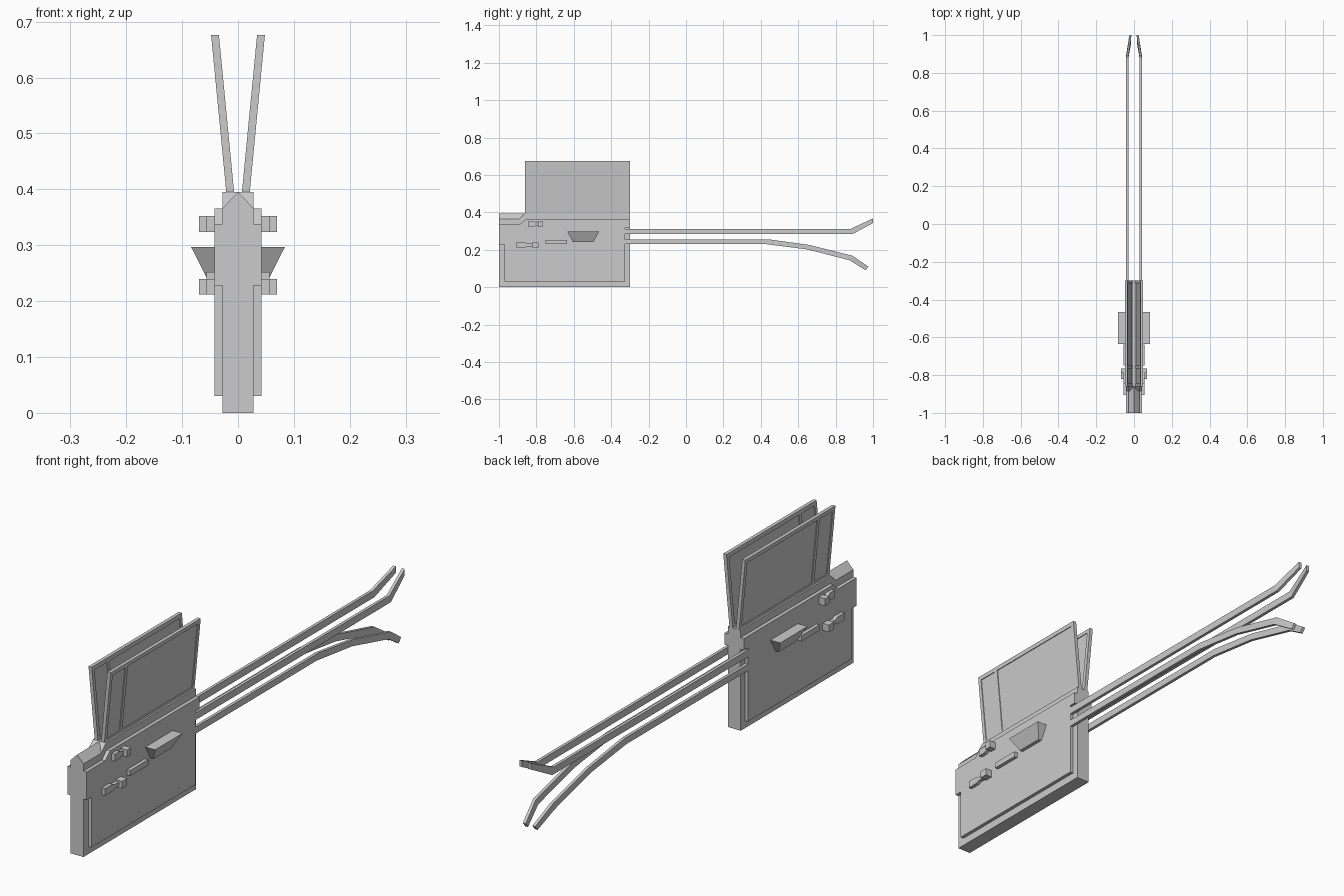
import bpy, bmesh

if "Cube" in bpy.data.objects:
    bpy.data.objects.remove(bpy.data.objects["Cube"])


def loft(name, sections, mirror=False):
    """Solid skinned through matching loops of points, optionally mirrored in x."""
    bm = bmesh.new()
    rings = [[bm.verts.new(p) for p in s] for s in sections]
    n = len(rings[0])
    for a, b in zip(rings, rings[1:]):
        for i in range(n):
            j = (i + 1) % n
            bm.faces.new((a[i], a[j], b[j], b[i]))
    bm.faces.new(rings[0])
    bm.faces.new(rings[-1])
    bmesh.ops.recalc_face_normals(bm, faces=bm.faces)
    me = bpy.data.meshes.new(name)
    bm.to_mesh(me)
    bm.free()
    ob = bpy.data.objects.new(name, me)
    bpy.context.collection.objects.link(ob)
    if mirror:
        ob.modifiers.new("Mirror", 'MIRROR').use_axis = (True, False, False)
    return ob


def side_profile(name, pts, x0, x1, mirror=False):
    """Extrude a (y, z) outline between two x positions."""
    return loft(name, [[(x, y, z) for y, z in pts] for x in (x0, x1)], mirror)


def box(name, x, y, z, mirror=False):
    return side_profile(name, [(y[0], z[0]), (y[1], z[0]), (y[1], z[1]), (y[0], z[1])],
                        x[0], x[1], mirror)


# Central body: main core with slanted shoulder, and gabled front cap
side_profile("body_core", [(-1, 0), (-.3, 0), (-.3, .395), (-.86, .395), (-.89, .366), (-1, .366)],
             -.028, .028)
loft("front_gable", [[(-.028, y, .366), (.028, y, .366), (0, y, .395)] for y in (-1, -.86)])

# Raised side plates
side_profile("side_plate", [(-.97, .03), (-.325, .03), (-.325, .32), (-.3, .32), (-.3, .366),
                            (-.855, .366), (-.885, .338), (-1, .338), (-1, .228), (-.97, .228)],
             .028, .042, True)

# Flared upright panels: thin sheet with a raised frame
def wing(name, y, z, t):
    def cx(h):
        return .014 + .027 * (h - .395) / .28
    loft(name, [[(cx(h) - t, y[0], h), (cx(h) + t, y[0], h),
                 (cx(h) + t, y[1], h), (cx(h) - t, y[1], h)] for h in z], True)

wing("panel_sheet", (-.855, -.305), (.385, .67), .004)
wing("panel_top_rail", (-.86, -.3), (.66, .676), .007)
wing("panel_bottom_rail", (-.86, -.3), (.385, .405), .007)
for label, y in (("front", -.86), ("divider", -.765), ("rear", -.315)):
    wing("panel_stile_" + label, (y, y + .015), (.405, .66), .007)

# Forward prongs: (x, y top, z top, y bottom, z bottom) along each path
prongs = {
    "upper_prong": [(.036, -.325, .312, -.325, .284), (.036, .88, .312, .89, .284),
                    (.019, 1, .368, 1, .343)],
    "lower_prong": [(.036, -.325, .256, -.325, .23), (.036, .44, .256, .43, .23),
                    (.036, .66, .226, .65, .202), (.036, .89, .168, .875, .144),
                    (.021, .975, .11, .96, .091)],
}
for name, path in prongs.items():
    loft(name, [[(x - .006, yt, zt), (x + .006, yt, zt), (x + .006, yb, zb), (x - .006, yb, zb)]
                for x, yt, zt, yb, zb in path], True)

# Tapered side grip
loft("side_grip", [[(.04, a, z), (x, a, z), (x, b, z), (.04, b, z)]
                   for x, a, b, z in ((.056, -.605, -.495, .242), (.084, -.635, -.465, .297))], True)

# Low bar and two waisted latches with tall end blocks
box("side_bar", (.04, .056), (-.75, -.637), (.23, .252), True)
for label, z, ys in (("upper", .338, (-.845, -.815, -.79, -.765)),
                     ("lower", .226, (-.905, -.86, -.82, -.788))):
    a, b, c, d = ys
    side_profile("latch_" + label, [(a, z - .014), (b, z - .014), (b + .012, z - .008), (c, z - .008),
                                    (c, z + .008), (b + .012, z + .008), (b, z + .014), (a, z + .014)],
                 .04, .056, True)
    box("latch_block_" + label, (.04, .07), (c, d), (z - .014, z + .014), True)
